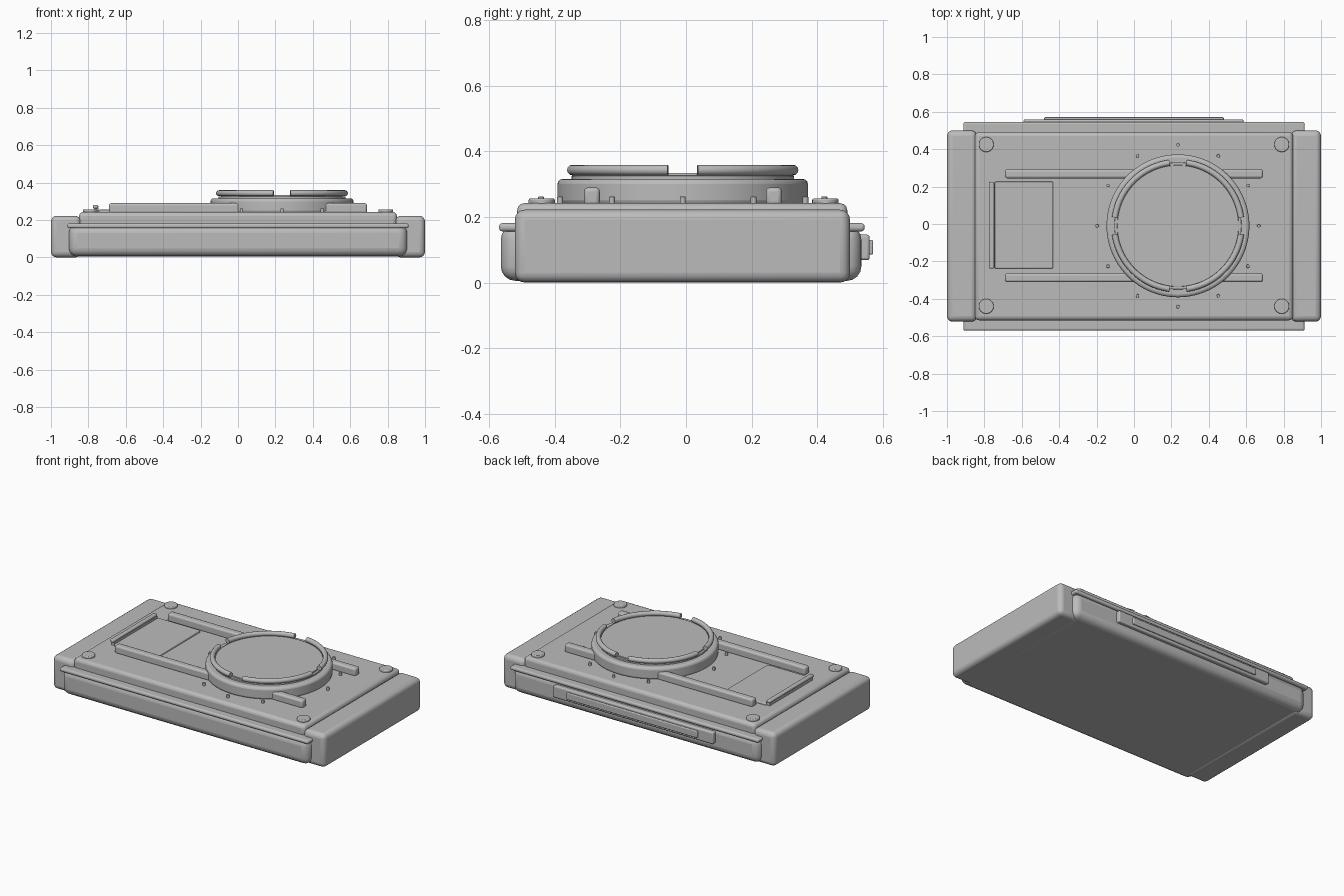
import bpy, bmesh, math

old = bpy.data.objects.get("Cube")
if old:
    bpy.data.objects.remove(old, do_unlink=True)

grey = bpy.data.materials.new("plain grey")
grey.use_nodes = True
grey.diffuse_color = (0.5, 0.5, 0.5, 1)
grey.node_tree.nodes["Principled BSDF"].inputs["Base Color"].default_value = (0.5, 0.5, 0.5, 1)

CX, CY = 0.235, -0.01   # centre of the round mount


def finish(name, bm, bevel=0, segments=3):
    """Turn a bmesh into a shaded object, optionally with rounded edges."""
    bmesh.ops.recalc_face_normals(bm, faces=bm.faces)
    mesh = bpy.data.meshes.new(name)
    bm.to_mesh(mesh)
    bm.free()
    mesh.materials.append(grey)
    ob = bpy.data.objects.new(name, mesh)
    bpy.context.collection.objects.link(ob)
    if bevel:
        mod = ob.modifiers.new("rounding", 'BEVEL')
        mod.width, mod.segments, mod.limit_method = bevel, segments, 'ANGLE'
    bpy.ops.object.select_all(action='DESELECT')
    ob.select_set(True)
    bpy.context.view_layer.objects.active = ob
    bpy.ops.object.shade_smooth_by_angle(angle=math.radians(32))
    return ob


def box(name, x, y, z, bevel=0, segments=3):
    """Box from (low, high) ranges."""
    bm = bmesh.new()
    bmesh.ops.create_cube(bm, size=1)
    for v in bm.verts:
        for i, (lo, hi) in enumerate((x, y, z)):
            v.co[i] = (lo + hi) / 2 + v.co[i] * (hi - lo)
    return finish(name, bm, bevel, segments)


def cylinder(name, x, y, z, r, bevel=0, sides=64):
    bm = bmesh.new()
    bmesh.ops.create_cone(bm, cap_ends=True, segments=sides, radius1=r, radius2=r, depth=z[1] - z[0])
    bmesh.ops.translate(bm, verts=bm.verts, vec=(x, y, (z[0] + z[1]) / 2))
    return finish(name, bm, bevel)


def arc_tube(name, major, minor, z, start, end, steps=20, sides=12):
    """Capped round bar bent along an arc about the mount centre."""
    bm = bmesh.new()
    loops = []
    for i in range(steps + 1):
        a = start + (end - start) * i / steps
        loop = []
        for j in range(sides):
            t = math.tau * j / sides
            r = major + minor * math.cos(t)
            loop.append(bm.verts.new((CX + r * math.cos(a), CY + r * math.sin(a), z + minor * math.sin(t))))
        loops.append(loop)
    for a, b in zip(loops, loops[1:]):
        for j in range(sides):
            k = (j + 1) % sides
            bm.faces.new((a[j], a[k], b[k], b[j]))
    bm.faces.new(loops[0])
    bm.faces.new(loops[-1])
    return finish(name, bm)


# Case: body, rim, raised deck and end grips
box("body", (-0.905, 0.905), (-0.565, 0.535), (0.005, 0.175), 0.045, 4)
box("body_rim", (-0.912, 0.912), (-0.57, 0.545), (0.156, 0.181), 0.01)
box("top_deck", (-0.85, 0.85), (-0.515, 0.492), (0.16, 0.242), 0.022)
for side, x in (("left", (0.84, 1.0)), ("right", (-1.0, -0.84))):
    box(side + "_grip", x, (-0.522, 0.5), (0, 0.222), 0.03, 4)

# Back plates
box("back_plate", (-0.59, 0.585), (0.5, 0.56), (0.068, 0.146), 0.008)
box("back_plate_inset", (-0.48, 0.48), (0.54, 0.571), (0.085, 0.13), 0.005)

# Rails running under the mount
for name, y in (("front_rail", -0.287), ("back_rail", 0.268)):
    box(name, (-0.69, 0.69), (y - 0.024, y + 0.024), (0.235, 0.29), 0.012)

# Small panel and its hinge
box("side_panel", (-0.745, -0.433), (-0.238, 0.226), (0.235, 0.255), 0.006)
box("hinge_base", (-0.768, -0.745), (-0.23, 0.218), (0.235, 0.268))
box("hinge_bar", (-0.776, -0.747), (-0.238, 0.224), (0.262, 0.28), 0.007)

# Round mount: ring, step, face disc, arc bars
cylinder("mount_ring", CX, CY, (0.235, 0.316), 0.382, 0.016, 96)
cylinder("mount_step", CX, CY, (0.3, 0.326), 0.34, 0.003, 96)
cylinder("mount_disc", CX, CY, (0.3, 0.334), 0.325, 0.003, 96)
gap = math.asin(0.045 / 0.34)
for i in range(4):
    a = i * math.pi / 2
    arc_tube("arc_bar_%d" % (i + 1), 0.34, 0.016, 0.343, a + gap, a + math.pi / 2 - gap)

# Ring of marker studs
for i in range(12):
    a = math.tau * i / 12
    cylinder("marker_stud_%d" % (i + 1), CX + 0.432 * math.cos(a), CY + 0.432 * math.sin(a),
             (0.235, 0.262), 0.009, 0.002, 16)

# Corner screws
for i, x in enumerate((-0.79, 0.79)):
    for j, y in enumerate((-0.44, 0.425)):
        cylinder("corner_screw_%d" % (2 * i + j + 1), x, y, (0.235, 0.256), 0.04, 0.005, 32)
